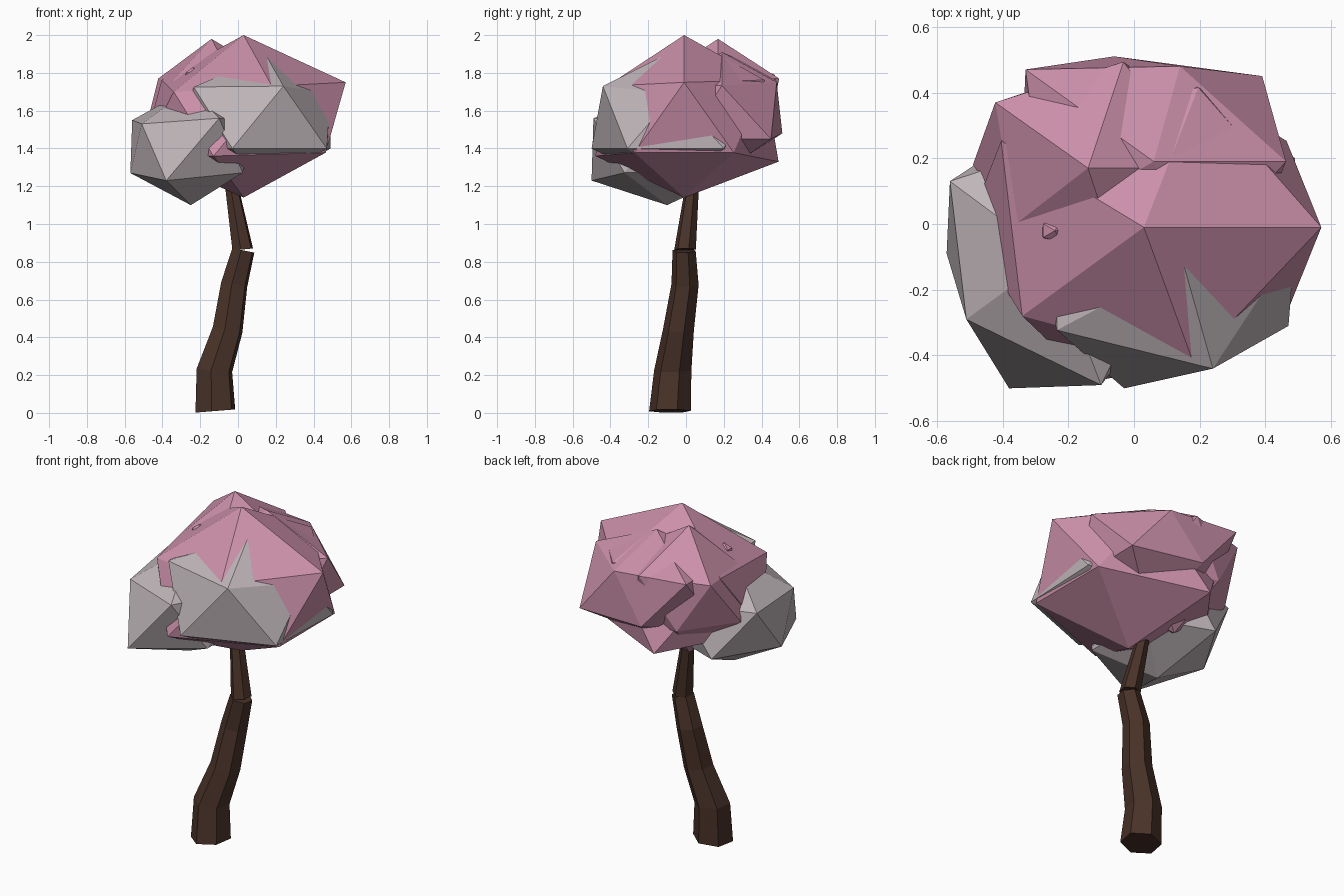
import bpy
import bmesh
import math
from mathutils import Vector

default_cube = bpy.data.objects.get("Cube")
if default_cube:
    bpy.data.objects.remove(default_cube, do_unlink=True)


def make_material(name, colour):
    material = bpy.data.materials.new(name)
    material.use_nodes = True
    material.diffuse_color = (*colour, 1)
    shader = next(n for n in material.node_tree.nodes if n.type == "BSDF_PRINCIPLED")
    shader.inputs["Base Color"].default_value = (*colour, 1)
    return material


pink = make_material("blossom pink", (0.60, 0.28, 0.40))
grey = make_material("pale grey", (0.52, 0.46, 0.48))
brown = make_material("bark brown", (0.066, 0.032, 0.021))


def finish(bm, name, material):
    bmesh.ops.recalc_face_normals(bm, faces=bm.faces)
    mesh = bpy.data.meshes.new(name)
    bm.to_mesh(mesh)
    bm.free()
    mesh.materials.append(material)
    obj = bpy.data.objects.new(name, mesh)
    bpy.context.collection.objects.link(obj)
    return obj


def clump(name, material, centre, scale, pulls=()):
    """Faceted foliage ball; each pull drags the nearest corner to a point."""
    bm = bmesh.new()
    bmesh.ops.create_icosphere(bm, subdivisions=1, radius=1)
    bmesh.ops.scale(bm, vec=scale, verts=bm.verts)
    bmesh.ops.translate(bm, vec=centre, verts=bm.verts)
    for target in map(Vector, pulls):
        nearest = min(bm.verts, key=lambda v: (v.co - target).length)
        nearest.co = target
    return finish(bm, name, material)


def branch(name, rings, sides=6, turn=0.35):
    """Bent tapering tube; a ring is x, y, z, radius and sideways tilt."""
    bm = bmesh.new()
    previous = None
    for x, y, z, radius, tilt in rings:
        ring = []
        for i in range(sides):
            angle = turn + math.tau * i / sides
            dx, dy = radius * math.cos(angle), radius * math.sin(angle)
            ring.append(bm.verts.new((x + dx, y + dy, z + tilt * dx)))
        if previous is None:
            bm.faces.new(ring)
        else:
            for i in range(sides):
                j = (i + 1) % sides
                bm.faces.new((previous[i], previous[j], ring[j], ring[i]))
        previous = ring
    bm.faces.new(previous)
    return finish(bm, name, brown)


# Trunk in two pieces with a slight break between them
branch("lower_trunk", [
    (-0.12, -0.085, 0.01, 0.112, 0.08),
    (-0.125, -0.07, 0.225, 0.1, -0.1),
    (-0.055, -0.04, 0.44, 0.083, -0.2),
    (-0.02, -0.005, 0.68, 0.073, -0.2),
    (0.028, -0.01, 0.86, 0.062, -0.2),
])
branch("upper_trunk", [
    (0.025, -0.005, 0.865, 0.058, 0.1),
    (-0.03, 0.03, 1.18, 0.038, 0.1),
    (-0.045, 0.04, 1.3, 0.032, 0),
])

# Pink blossom clumps
clump("main_blossom", pink, (0.03, -0.01, 1.57), (0.6, 0.5, 0.43), [
    (-0.34, -0.28, 1.7),
    (0.18, -0.42, 1.73),
    (-0.13, -0.48, 1.36),
    (-0.13, 0.49, 1.33),
    (0.57, -0.01, 1.75),
])
clump("back_blossom", pink, (0.06, 0.19, 1.59), (0.45, 0.36, 0.32), [
    (0.14, 0.48, 1.75),
    (-0.33, 0.47, 1.79),
    (0.39, 0.45, 1.45),
    (-0.06, 0.51, 1.48),
])
clump("side_blossom", pink, (-0.14, 0.17, 1.6), (0.39, 0.38, 0.38), [
    (-0.36, 0, 1.74),
    (-0.49, 0.18, 1.5),
    (-0.24, 0.43, 1.47),
])
clump("small_bud", pink, (-0.24, -0.02, 1.78), (0.05, 0.04, 0.05))

# Grey foliage clumps
clump("left_foliage", grey, (-0.25, -0.1, 1.41), (0.38, 0.43, 0.31), [
    (-0.51, -0.29, 1.53),
    (-0.38, -0.5, 1.23),
    (-0.1, -0.49, 1.56),
    (-0.56, 0.13, 1.55),
    (-0.57, -0.09, 1.27),
])
clump("right_foliage", grey, (0.12, -0.06, 1.56), (0.49, 0.5, 0.37), [
    (0.24, -0.44, 1.73),
    (0.47, -0.31, 1.4),
    (-0.03, -0.5, 1.4),
    (0.49, -0.06, 1.69),
    (0.49, 0.2, 1.4),
    (0.15, -0.12, 1.89),
])
